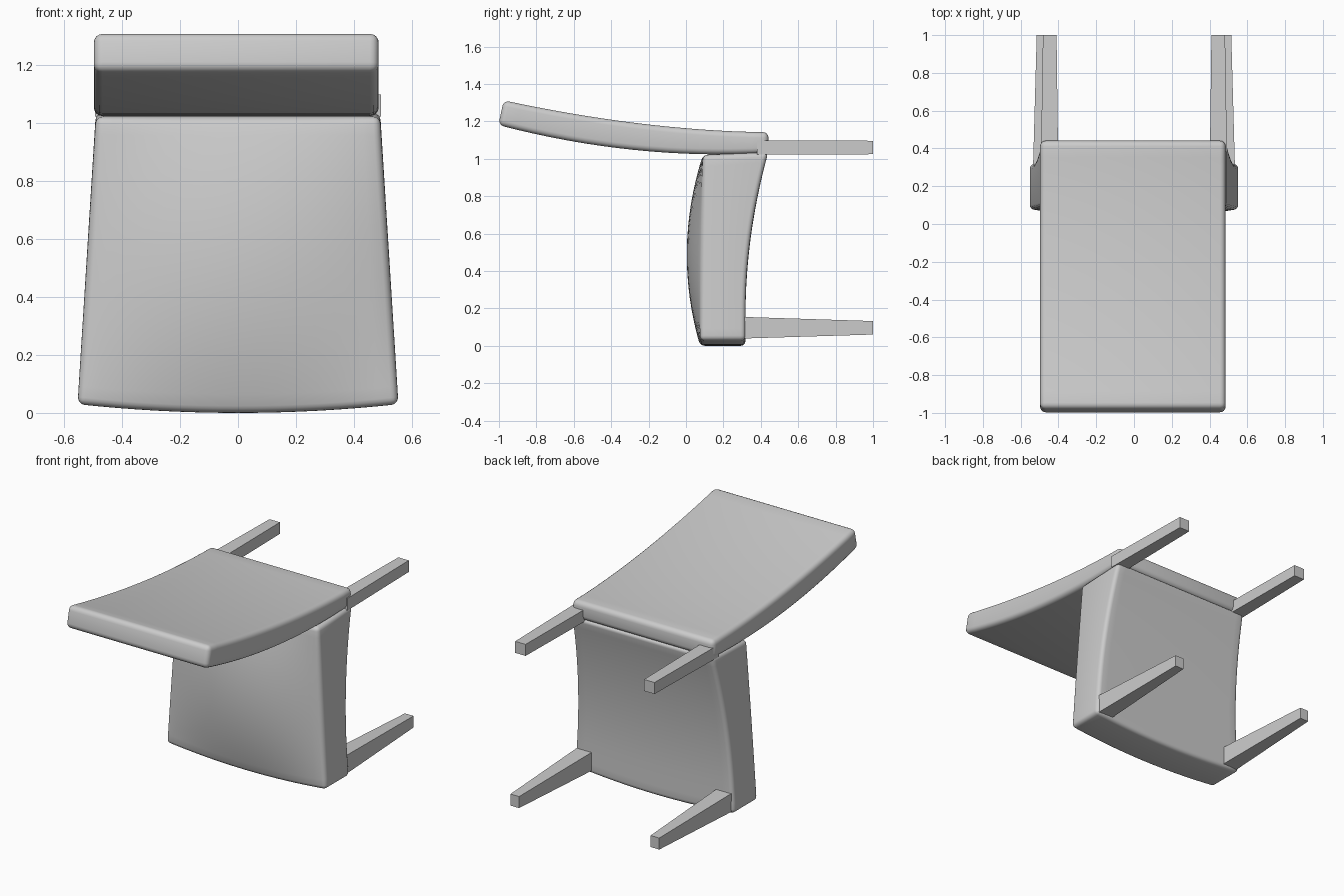
import bpy, bmesh, math
from mathutils import Vector

if "Cube" in bpy.data.objects:
    bpy.data.objects.remove(bpy.data.objects["Cube"])


def shaped_box(name, shape, cuts=(0, 0), bevel=0.0, mirror=False):
    """Box with parameters a, b, c in 0..1, sliced along a and b, then shaped."""
    bm = bmesh.new()
    bmesh.ops.create_cube(bm, size=1)
    bmesh.ops.translate(bm, verts=bm.verts, vec=(0.5, 0.5, 0.5))
    for axis, n in enumerate(cuts):
        normal = Vector((axis == 0, axis == 1, 0))
        for i in range(1, n):
            bmesh.ops.bisect_plane(bm, geom=bm.verts[:] + bm.edges[:] + bm.faces[:],
                                   plane_co=normal * (i / n), plane_no=normal)
    for v in bm.verts:
        v.co = shape(*v.co)
    bmesh.ops.recalc_face_normals(bm, faces=bm.faces)
    if bevel:
        rim = [e for e in bm.edges if e.calc_face_angle(0) > math.radians(50)]
        bmesh.ops.bevel(bm, geom=rim, offset=bevel, segments=4, profile=0.5,
                        affect='EDGES', clamp_overlap=True)
    mesh = bpy.data.meshes.new(name)
    bm.to_mesh(mesh)
    bm.free()
    ob = bpy.data.objects.new(name, mesh)
    bpy.context.collection.objects.link(ob)
    if mirror:
        ob.modifiers.new("mirror", 'MIRROR')
    bpy.ops.object.select_all(action='DESELECT')
    ob.select_set(True)
    bpy.context.view_layer.objects.active = ob
    bpy.ops.object.shade_smooth_by_angle(angle=math.radians(40))
    return ob


# Seat: upright trapezoid, crowned front, back flaring towards the backrest
def seat_shape(a, t, w):
    u = 2 * a - 1
    low = 0.03 * u * u
    z = low + (1.02 + 0.015 * w - low) * t
    crown = 0.078 * (1 - u * u) * (1 - (2 * t - 1) ** 2)
    front = 0.075 + 0.015 * t - crown
    back = 0.318 + 0.122 * max(0, (t - 0.15) / 0.85) ** 2
    return u * (0.553 - 0.063 * t), front + (back - front) * w, z


# Backrest: slab lying on top, curving upward to the front
def backrest_shape(a, s, w):
    r = 1 - s
    bottom = 1.03 - 0.08 * r + 0.23 * r * r
    top = 1.142 + 0.17 * r ** 1.8
    start = -1.003 + 0.028 * w
    return -0.497 + 0.982 * a, start + (0.441 - start) * s, bottom + (top - bottom) * w


# Leg: straight taper between two (x0, x1, z0, z1) sections
def leg(name, y0, root, tip):
    def shape(a, t, c):
        x0, x1, z0, z1 = (p + (q - p) * t for p, q in zip(root, tip))
        return x0 + (x1 - x0) * a, y0 + (1 - y0) * t, z0 + (z1 - z0) * c
    return shaped_box(name, shape, mirror=True)


shaped_box("seat", seat_shape, (16, 16), 0.025)
shaped_box("backrest", backrest_shape, (1, 16), 0.03)
leg("front_legs", 0.28, (0.43, 0.535, 0.038, 0.155), (0.455, 0.515, 0.06, 0.132))
leg("back_legs", 0.38, (0.402, 0.492, 1.022, 1.098), (0.41, 0.482, 1.024, 1.096))
